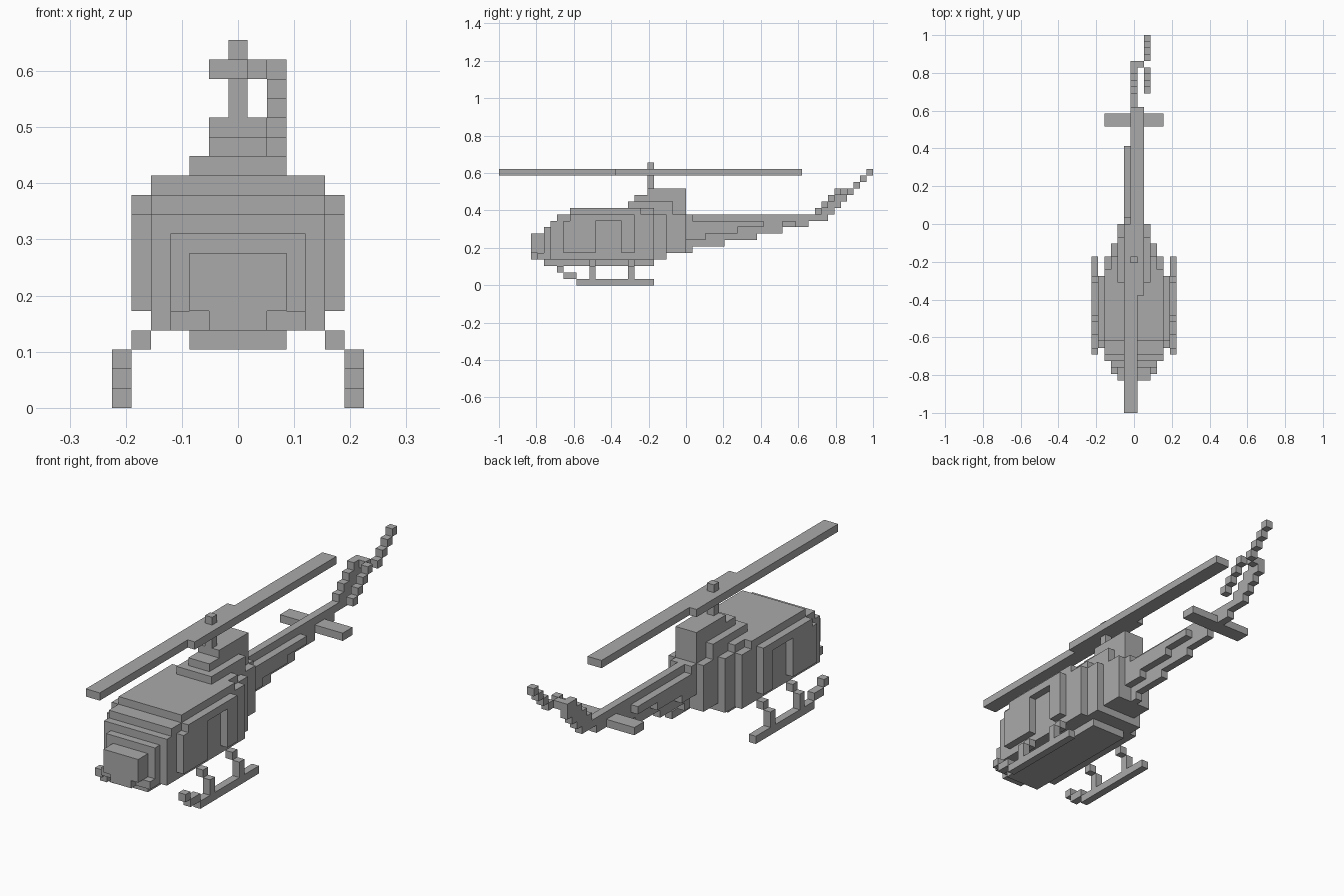
import bpy, bmesh

if "Cube" in bpy.data.objects:
    bpy.data.objects.remove(bpy.data.objects["Cube"])

V = 2 / 58          # edge length of one block
grey = bpy.data.materials.new("grey")
grey.diffuse_color = (0.40, 0.40, 0.40, 1)
grey.use_nodes = True
grey.node_tree.nodes["Principled BSDF"].inputs["Base Color"].default_value = grey.diffuse_color

parts = {}          # part name -> set of filled blocks
DIRS = {            # outward direction -> corner offsets of that block face
    (1, 0, 0): [(1, 0, 0), (1, 1, 0), (1, 1, 1), (1, 0, 1)],
    (-1, 0, 0): [(0, 0, 0), (0, 0, 1), (0, 1, 1), (0, 1, 0)],
    (0, 1, 0): [(0, 1, 0), (0, 1, 1), (1, 1, 1), (1, 1, 0)],
    (0, -1, 0): [(0, 0, 0), (1, 0, 0), (1, 0, 1), (0, 0, 1)],
    (0, 0, 1): [(0, 0, 1), (1, 0, 1), (1, 1, 1), (0, 1, 1)],
    (0, 0, -1): [(0, 0, 0), (0, 1, 0), (1, 1, 0), (1, 0, 0)],
}


def box(name, x0, x1, y0, y1, z0, z1):
    """Fill blocks: x0..x1 inclusive about the centre, y and z as ranges."""
    cells = parts.setdefault(name, set())
    for x in range(x0, x1 + 1):
        for y in range(y0, y1):
            for z in range(z0, z1):
                cells.add((x, y, z))


def mid(name, half, y0, y1, z0, z1):
    box(name, -half, half, y0, y1, z0, z1)


def pair(name, x0, x1, y0, y1, z0, z1):
    box(name, x0, x1, y0, y1, z0, z1)
    box(name, -x1, -x0, y0, y1, z0, z1)


# Stepped nose
mid("nose", 2, 5, 7, 5, 8)
mid("nose", 1, 5, 7, 4, 5)
mid("nose", 3, 6, 7, 4, 5)
mid("nose", 3, 7, 8, 4, 9)
mid("nose", 4, 8, 9, 4, 10)
mid("nose", 4, 9, 11, 4, 11)

# Cabin, narrowing toward the tail
mid("cabin", 4, 11, 22, 4, 12)
mid("cabin", 4, 22, 24, 4, 11)
mid("cabin", 3, 22, 24, 11, 12)
mid("cabin", 3, 24, 26, 4, 11)
mid("cabin", 2, 26, 29, 5, 11)
mid("belly", 2, 7, 24, 3, 4)

# Side walls with a door recess
pair("side_wall", 5, 5, 10, 11, 5, 10)
pair("side_wall", 5, 5, 11, 15, 5, 11)
pair("side_wall", 5, 5, 15, 19, 10, 11)
pair("side_wall", 5, 5, 19, 21, 5, 11)

# Engine housing on the roof
mid("engine", 2, 20, 27, 12, 13)
mid("engine", 2, 24, 27, 11, 12)
mid("engine", 1, 21, 29, 13, 14)
mid("engine", 1, 23, 29, 11, 15)

# Tail boom: thin web with a wider stiffener, rising toward the back
for y0, y1, z0 in [(29, 30, 5), (30, 35, 6), (35, 40, 7), (40, 44, 8), (44, 48, 9), (48, 49, 10)]:
    mid("tail_boom", 0, y0, y1, z0, 11)
for y0, y1, z0 in [(29, 32, 7), (32, 37, 8), (37, 41, 9)]:
    mid("tail_boom", 1, y0, y1, z0, 10)
mid("tail_boom", 1, 29, 30, 10, 11)
mid("stabilizer", 4, 44, 46, 9, 10)

# Swept tail fin
for y, z0, z1 in [(49, 10, 12), (50, 10, 13), (51, 11, 14), (52, 12, 15), (53, 13, 15)]:
    mid("tail_fin", 0, y, y + 1, z0, z1)

# Tail rotor: hub and two diagonal blades
box("tail_rotor", 1, 1, 53, 54, 14, 15)
for i in range(4):
    box("tail_rotor", 2, 2, 49 + i, 50 + i, 11 + i, 12 + i)
    box("tail_rotor", 2, 2, 54 + i, 55 + i, 14 + i, 15 + i)

# Main rotor: mast and two offset blades overlapping at the hub
mid("rotor_mast", 0, 23, 24, 15, 19)
box("main_rotor", -1, 0, 0, 29, 17, 18)
box("main_rotor", 0, 1, 18, 47, 17, 18)

# Landing skids with raised toes and struts
pair("skids", 6, 6, 12, 24, 0, 1)
pair("skids", 6, 6, 10, 12, 1, 2)
pair("skids", 6, 6, 9, 10, 2, 3)
for y in (14, 20):
    pair("skids", 6, 6, y, y + 1, 1, 3)
    pair("skids", 5, 5, y, y + 1, 3, 4)

# Turn each part into a mesh holding only its exposed faces
filled = set().union(*parts.values())
for name, cells in parts.items():
    bm = bmesh.new()
    verts = {}
    for c in sorted(cells):
        for d, corners in DIRS.items():
            if tuple(a + b for a, b in zip(c, d)) in filled:
                continue
            face = []
            for o in corners:
                p = tuple(a + b for a, b in zip(c, o))
                if p not in verts:
                    verts[p] = bm.verts.new(((p[0] - 0.5) * V, p[1] * V - 1, p[2] * V))
                face.append(verts[p])
            bm.faces.new(face)
    # Merge flat areas into single faces
    bmesh.ops.dissolve_limit(bm, angle_limit=0.01, verts=bm.verts[:], edges=bm.edges[:])
    me = bpy.data.meshes.new(name)
    bm.to_mesh(me)
    bm.free()
    me.materials.append(grey)
    bpy.context.collection.objects.link(bpy.data.objects.new(name, me))
